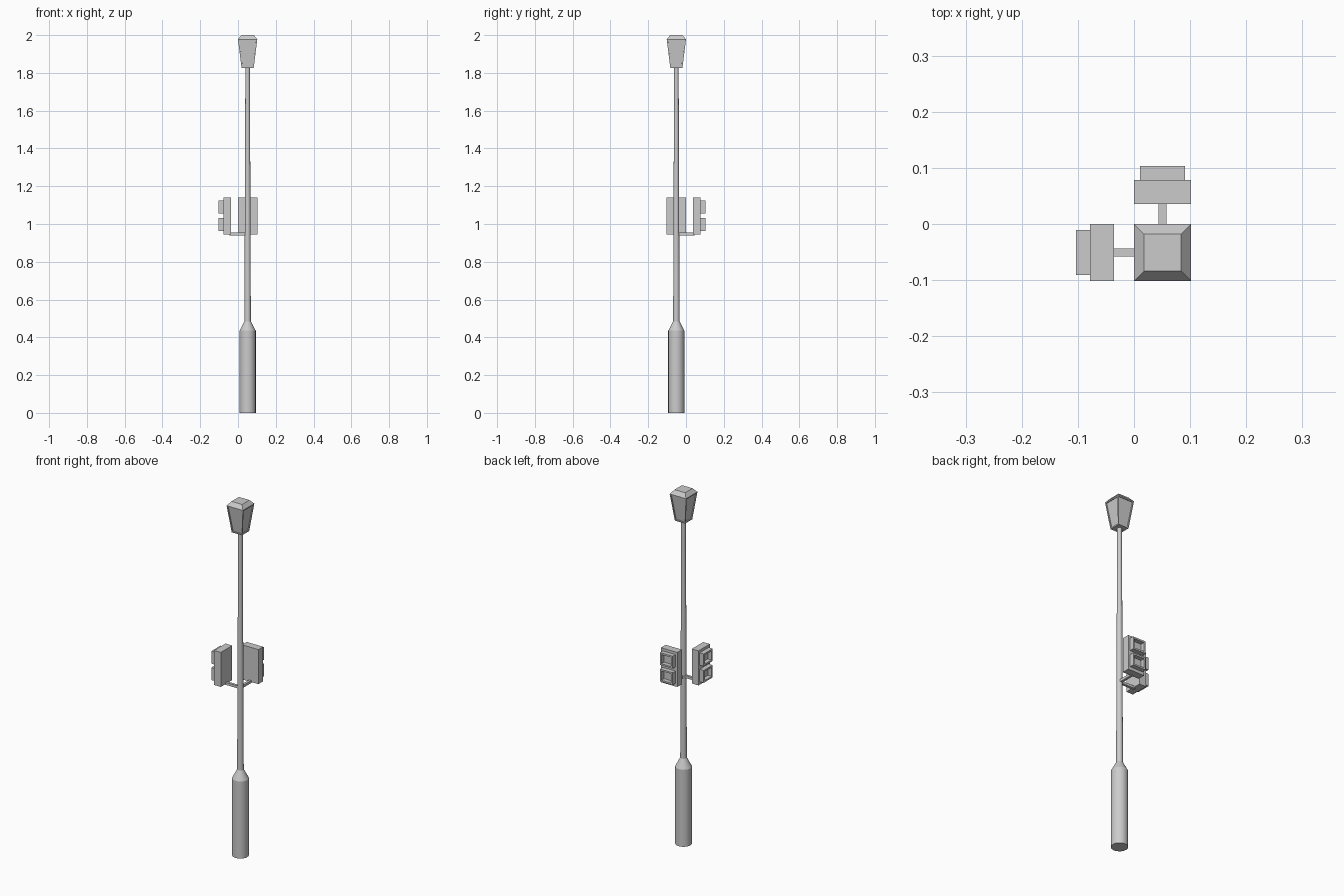
import bpy, bmesh
from math import cos, sin, pi, radians

if "Cube" in bpy.data.objects:
    bpy.data.objects.remove(bpy.data.objects["Cube"])

CX, CY = 0.051, -0.051  # pole axis


def finish(bm, name):
    bmesh.ops.recalc_face_normals(bm, faces=bm.faces)
    me = bpy.data.meshes.new(name)
    bm.to_mesh(me)
    bm.free()
    ob = bpy.data.objects.new(name, me)
    bpy.context.collection.objects.link(ob)
    return ob


def loft(profile, sides, phase=0.0, scale=1.0):
    """Stack of rings (radius, z) around the pole axis, capped."""
    bm = bmesh.new()
    rings = []
    for r, z in profile:
        rings.append([bm.verts.new((CX + r * scale * cos(phase + 2 * pi * i / sides),
                                    CY + r * scale * sin(phase + 2 * pi * i / sides), z))
                      for i in range(sides)])
    bands = []
    for a, b in zip(rings, rings[1:]):
        bands.append([bm.faces.new((a[i], a[(i + 1) % sides], b[(i + 1) % sides], b[i]))
                      for i in range(sides)])
    bm.faces.new(rings[0][::-1])
    bm.faces.new(rings[-1])
    return bm, bands


# Map the head on the +y side to the matching one on the -x side
def place(p, side):
    x, y, z = p
    return (x, y, z) if side == "back" else (-y, -x, z)


def box(name, lo, hi, side, opening=None):
    """Box; with an opening (wall, depth) its outer +y face is hollowed."""
    bm = bmesh.new()
    bmesh.ops.create_cube(bm, size=1)
    for v in bm.verts:
        v.co = [lo[k] + (v.co[k] + 0.5) * (hi[k] - lo[k]) for k in range(3)]
    if opening:
        bm.normal_update()
        face = max(bm.faces, key=lambda f: f.calc_center_median().y)
        bmesh.ops.inset_region(bm, faces=[face], thickness=opening[0])
        hole = bmesh.ops.extrude_discrete_faces(bm, faces=[face])["faces"][0]
        for v in hole.verts:
            v.co.y -= opening[1]
    for v in bm.verts:
        v.co = place(v.co.copy(), side)
    return finish(bm, name)


# Base and tapered pole
bm, _ = loft([(0.043, 0), (0.043, 0.435), (0.017, 0.485), (0.012, 1.83)], 20)
post = finish(bm, "post")
bpy.context.view_layer.objects.active = post
post.select_set(True)
bpy.ops.object.shade_smooth_by_angle(angle=radians(25))

# Square lantern with recessed panes and a hipped cap
bm, bands = loft([(0.032, 1.825), (0.051, 1.978), (0.033, 2.0)], 4, pi / 4, 2 ** 0.5)
bmesh.ops.recalc_face_normals(bm, faces=bm.faces)
bmesh.ops.inset_individual(bm, faces=bands[0], thickness=0.009)
panes = bmesh.ops.extrude_discrete_faces(bm, faces=bands[0])["faces"]
for f in panes:
    n = f.normal.copy()
    for v in f.verts:
        v.co -= n * 0.005
finish(bm, "lantern")

# Two signal heads with hooded lamps, each on a short bracket
for side in ("back", "left"):
    box(side + "_signal_body", (0.0, 0.036, 0.945), (0.102, 0.078, 1.14), side)
    for label, z0, z1 in (("upper", 1.055, 1.125), ("lower", 0.962, 1.032)):
        box(f"{side}_{label}_hood", (0.011, 0.076, z0), (0.091, 0.103, z1), side, (0.013, 0.024))
    box(side + "_bracket", (0.044, CY, 0.94), (0.058, 0.046, 0.954), side)
